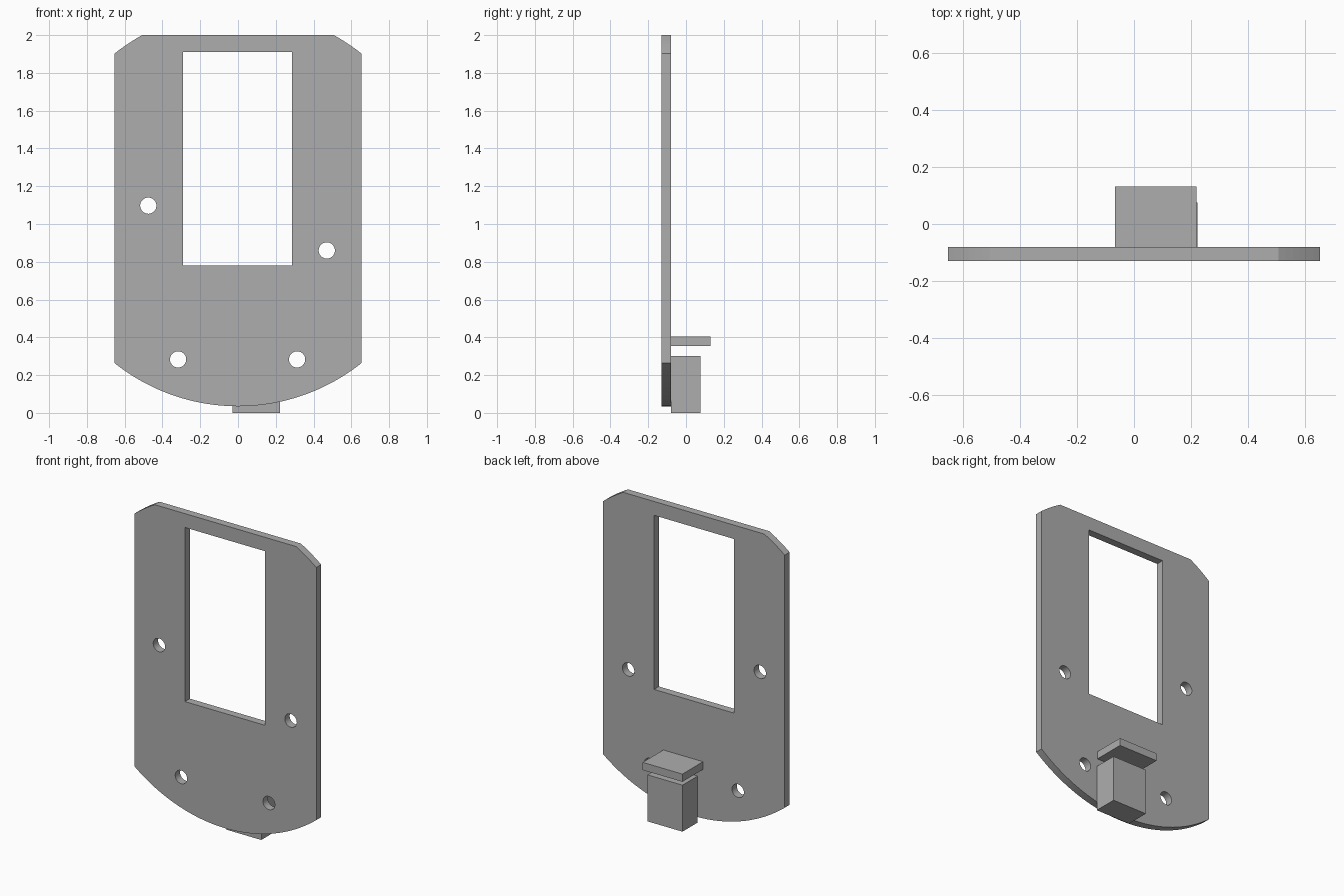
import bpy, bmesh
from math import sin, cos, pi, atan2, sqrt

cube = bpy.data.objects.get("Cube")
if cube:
    bpy.data.objects.remove(cube)

grey = bpy.data.materials.new("plain grey")
grey.use_nodes = True
grey.diffuse_color = (0.42, 0.42, 0.42, 1)
grey.node_tree.nodes["Principled BSDF"].inputs["Base Color"].default_value = grey.diffuse_color

BACK, THICK = -0.08, 0.05        # rear face and thickness of the plate
HALF, TOP = 0.653, 2.0
RADIUS, MID = 1.048, 1.083       # circle the plate is trimmed from


def add_object(name, mesh):
    mesh.materials.clear()
    mesh.materials.append(grey)
    obj = bpy.data.objects.new(name, mesh)
    bpy.context.collection.objects.link(obj)
    return obj


def arc(cx, cz, r, start, end, steps):
    angles = [start + (end - start) * i / steps for i in range(steps + 1)]
    return [(cx + r * cos(a), cz + r * sin(a)) for a in angles]


def box(name, low, high):
    bm = bmesh.new()
    bmesh.ops.create_cube(bm, size=1)
    for v in bm.verts:
        v.co = [(a + b) / 2 + c * (b - a) for a, b, c in zip(low, high, v.co)]
    mesh = bpy.data.meshes.new(name)
    bm.to_mesh(mesh)
    bm.free()
    return add_object(name, mesh)


def plate(name, loops):
    # filled outline with holes, extruded and stood upright
    curve = bpy.data.curves.new(name + "_outline", "CURVE")
    curve.dimensions, curve.fill_mode, curve.extrude = "2D", "BOTH", THICK / 2
    for loop in loops:
        spline = curve.splines.new("POLY")
        spline.points.add(len(loop) - 1)
        for point, (x, z) in zip(spline.points, loop):
            point.co = (x, z, 0, 1)
        spline.use_cyclic_u = True
    helper = bpy.data.objects.new(name + "_outline", curve)
    mesh = bpy.data.meshes.new_from_object(helper)
    bpy.data.objects.remove(helper)
    bm = bmesh.new()
    bm.from_mesh(mesh)
    for v in bm.verts:
        x, z, depth = v.co
        v.co = (x, BACK - THICK / 2 - depth, z)
    bmesh.ops.remove_doubles(bm, verts=bm.verts, dist=0.0001)
    bmesh.ops.recalc_face_normals(bm, faces=bm.faces)
    for f in bm.faces:
        f.smooth = False
    bm.to_mesh(mesh)
    bm.free()
    mesh.name = name
    return add_object(name, mesh)


# Plate outline: round bottom, straight sides, short arcs at the top corners
side = atan2(sqrt(RADIUS ** 2 - HALF ** 2), HALF)
crown = atan2(TOP - MID, sqrt(RADIUS ** 2 - (TOP - MID) ** 2))
outline = arc(0, MID, RADIUS, side - pi, -side, 48)
outline += arc(0, MID, RADIUS, side, crown, 6)
outline += arc(0, MID, RADIUS, pi - crown, pi - side, 6)

window = [(-0.29, 0.78), (0.285, 0.78), (0.285, 1.91), (-0.29, 1.91)]
centres = [(-0.475, 1.097), (0.47, 0.86), (-0.317, 0.283), (0.313, 0.283)]
screw_holes = [arc(x, z, 0.043, 0, 2 * pi, 32)[:-1] for x, z in centres]
plate("face_plate", [outline, window] + screw_holes)

# Blocks on the rear
box("rear_block", (-0.028, BACK, 0), (0.223, 0.076, 0.302))
box("rear_shelf", (-0.066, BACK, 0.355), (0.219, 0.131, 0.405))
